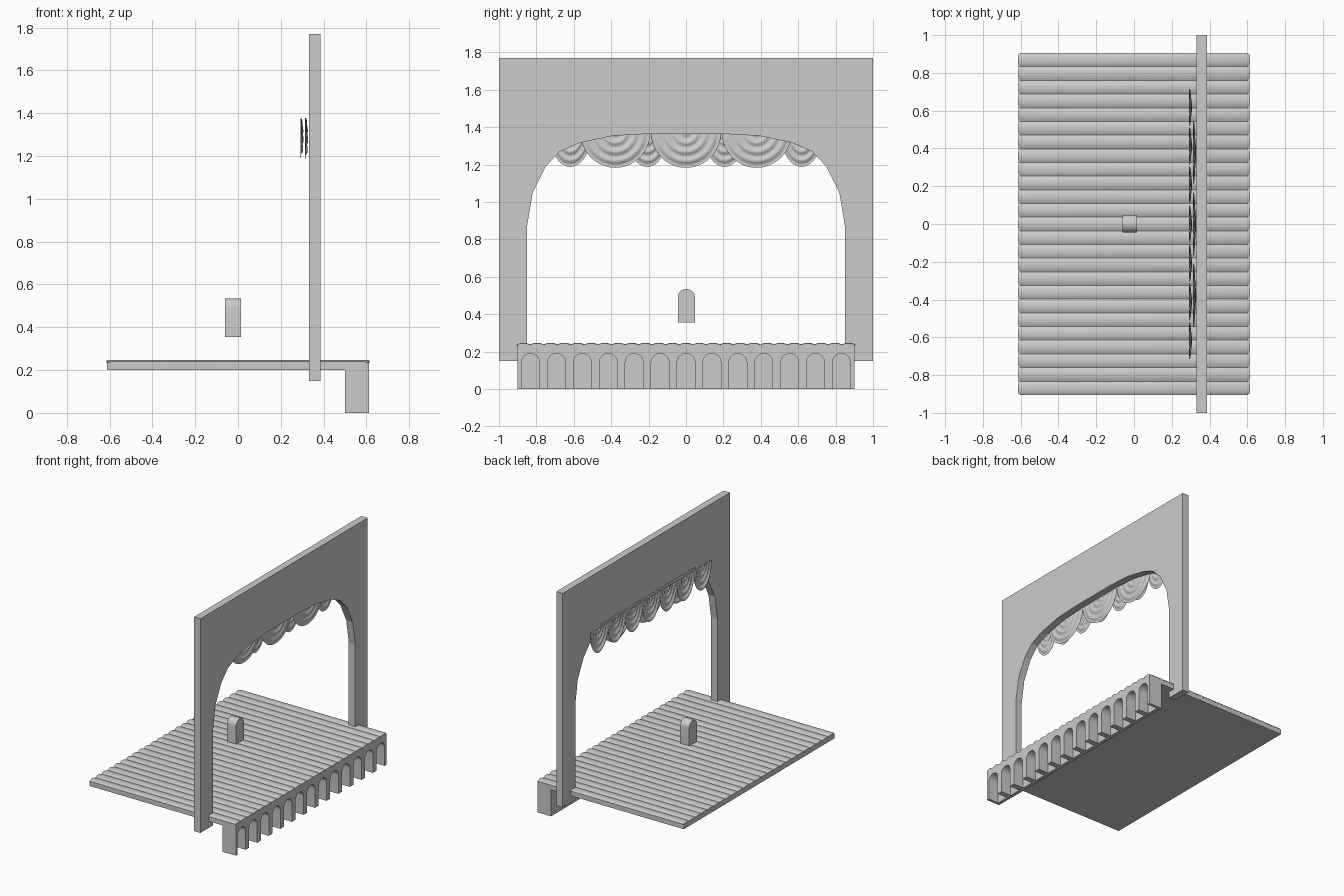
import bpy, math

if "Cube" in bpy.data.objects:
    bpy.data.objects.remove(bpy.data.objects["Cube"])


def make(name, verts, faces, smooth=False):
    me = bpy.data.meshes.new(name)
    me.from_pydata(verts, [], faces)
    ob = bpy.data.objects.new(name, me)
    bpy.context.collection.objects.link(ob)
    bpy.ops.object.select_all(action='DESELECT')
    ob.select_set(True)
    bpy.context.view_layer.objects.active = ob
    bpy.ops.object.mode_set(mode='EDIT')
    bpy.ops.mesh.select_all(action='SELECT')
    bpy.ops.mesh.normals_make_consistent(inside=False)
    bpy.ops.object.mode_set(mode='OBJECT')
    if smooth:
        bpy.ops.object.shade_smooth_by_angle(angle=math.radians(40))
    return ob


def extrude_x(name, outline, x0, x1, smooth=False):
    """Solid from a closed (y, z) outline, running from x0 to x1."""
    n = len(outline)
    verts = [(x, y, z) for x in (x0, x1) for y, z in outline]
    faces = [tuple(range(n)), tuple(range(n, 2 * n))]
    faces += [(i, (i + 1) % n, n + (i + 1) % n, n + i) for i in range(n)]
    return make(name, verts, faces, smooth)


def rect(y0, y1, z0, z1):
    return [(y0, z0), (y1, z0), (y1, z1), (y0, z1)]


def arch(yc, r, z0, spring, steps=12):
    """Open arch outline from lower left over the top to lower right."""
    arc = [(yc - r * math.cos(math.pi * i / steps),
            spring + r * math.sin(math.pi * i / steps)) for i in range(steps + 1)]
    return [(yc - r, z0)] + arc + [(yc + r, z0)]


# stage slab
extrude_x("stage_slab", rect(-0.9, 0.9, 0.2, 0.237), -0.612, 0.612)

# rounded floor boards with softened ends
verts, faces = [], []
boards, half, seg = 25, 0.0362, 8
for b in range(boards):
    yc = (b - (boards - 1) / 2) * 2 * half
    start = len(verts)
    for i in range(seg + 1):
        t = 2 * i / seg - 1
        end = 0.615 - 0.012 * t ** 4
        top = 0.239 + 0.008 * (1 - t * t)
        for x, z in ((-end, 0.234), (-end, top - 0.002), (-end + 0.01, top),
                     (end - 0.01, top), (end, top - 0.002), (end, 0.234)):
            verts.append((x, yc + t * half, z))
    for i in range(seg):
        for j in range(5):
            a = start + i * 6 + j
            faces.append((a, a + 1, a + 7, a + 6))
    last = start + seg * 6
    faces.append(tuple(range(start, start + 6)))
    faces.append(tuple(range(last, last + 6)))
make("floor_boards", verts, faces, True)

# arcaded front wall with niches open at the bottom
outline = [(-0.9, 0.0)]
for k in range(13):
    outline += arch((k - 6) * 0.1385, 0.048, 0.0, 0.142)
outline += [(0.9, 0.0), (0.9, 0.202), (-0.9, 0.202)]
extrude_x("front_arcade", outline, 0.525, 0.612, True)
extrude_x("front_arcade_back", rect(-0.9, 0.9, 0.0, 0.202), 0.5, 0.525)

# proscenium wall with a faceted arched opening
side = [(-0.85, 0.15), (-0.85, 0.87), (-0.82, 1.05), (-0.75, 1.19), (-0.674, 1.27),
        (-0.567, 1.317), (-0.39, 1.354), (-0.19, 1.365)]
opening = side + [(-y, z) for y, z in reversed(side)]
extrude_x("proscenium", [(-1, 0.15)] + opening + [(1, 0.15), (1, 1.77), (-1, 1.77)],
          0.332, 0.386)

# small arched prompt hood
extrude_x("prompt_hood", arch(0.002, 0.046, 0.355, 0.489, 16), -0.06, 0.015, True)


def swag(name, yc, half_width, drop, x, top, ripples):
    """Half-round cloth drape with concentric folds."""
    nr, na = 28, 24
    verts, faces = [], []
    for i in range(nr + 1):
        r = 0.03 + 0.97 * i / nr
        for j in range(na + 1):
            a = math.pi * j / na
            sag = math.sin(a)
            fold = 0.005 * math.sin(2 * math.pi * ripples * r) * (0.4 + 0.6 * sag)
            bulge = 0.007 * math.sin(math.pi * r) * sag
            verts.append((x + fold + bulge, yc + half_width * r * math.cos(a),
                          top - drop * r * sag))
    w = na + 1
    for i in range(nr):
        for j in range(na):
            a = i * w + j
            faces.append((a, a + 1, a + w + 1, a + w))
    make(name, verts, faces, True)


# back row of narrow swags, front row of wide swags
for k in range(-3, 4):
    swag(f"back_swag_{k + 4}", k * 0.206, 0.112, 0.187, 0.295, 1.375, 4)
for k in range(-1, 2):
    swag(f"front_swag_{k + 2}", k * 0.378, 0.188, 0.195, 0.316, 1.378, 4)
